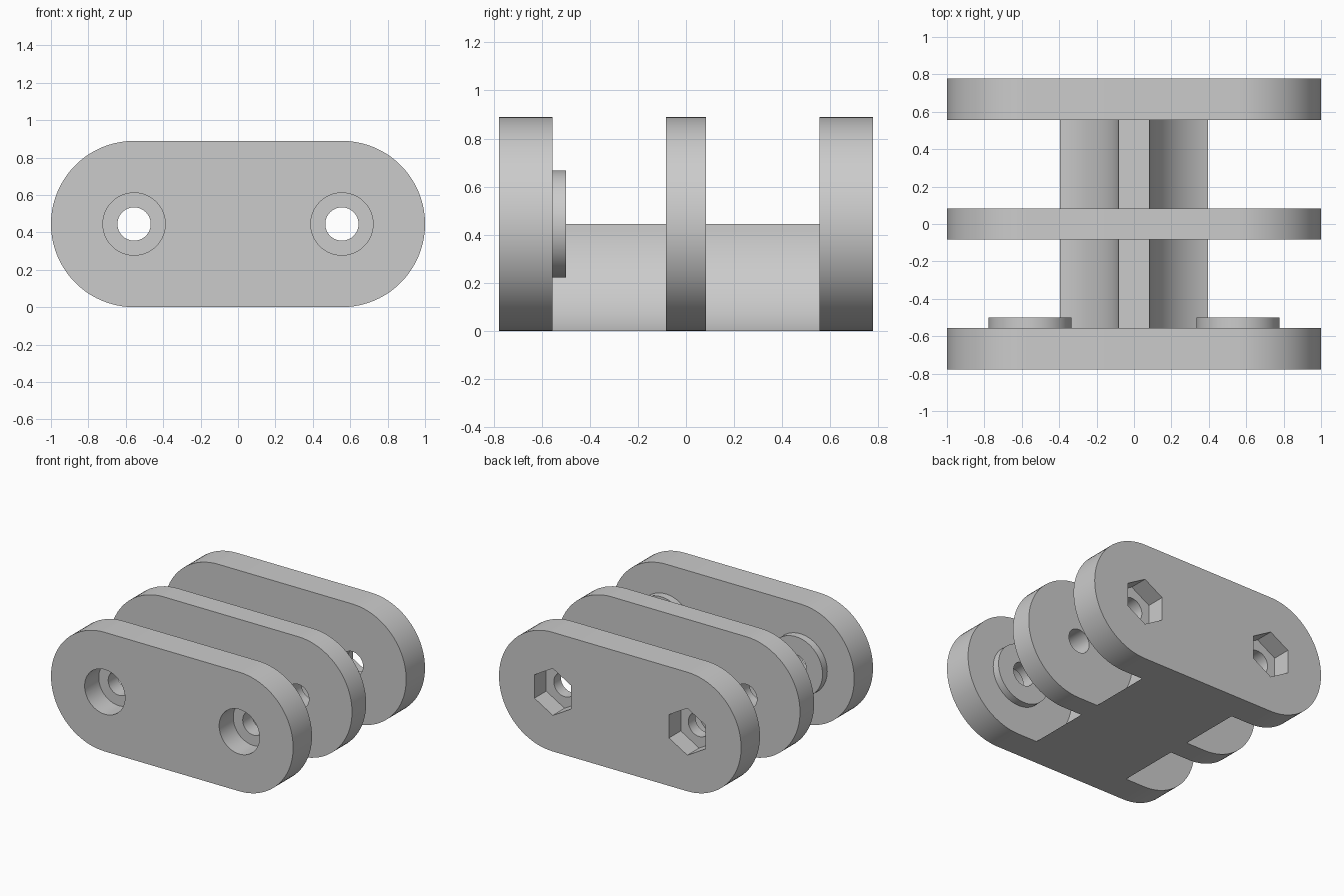
import bpy, bmesh, math

if "Cube" in bpy.data.objects:
    bpy.data.objects.remove(bpy.data.objects["Cube"])

U = 1 / 18                      # base module of the part
HX, HZ = 10 * U, 8 * U          # bolt axis position
grey = bpy.data.materials.new("plain grey")
grey.diffuse_color = (0.6, 0.6, 0.6, 1)
grey.use_nodes = True
grey.node_tree.nodes["Principled BSDF"].inputs["Base Color"].default_value = grey.diffuse_color


def arc(cx, cz, r, a0, a1, n):
    """Points on an arc in the xz plane, angles in degrees."""
    return [(cx + r * math.cos(math.radians(a0 + (a1 - a0) * i / n)),
             cz + r * math.sin(math.radians(a0 + (a1 - a0) * i / n))) for i in range(n + 1)]


def extrude(name, outline, y0, y1):
    """Solid made from an xz outline swept from y0 to y1."""
    bm = bmesh.new()
    face = bm.faces.new([bm.verts.new((x, y0, z)) for x, z in outline])
    out = bmesh.ops.extrude_face_region(bm, geom=[face])
    bmesh.ops.translate(bm, vec=(0, y1 - y0, 0),
                        verts=[v for v in out["geom"] if isinstance(v, bmesh.types.BMVert)])
    bmesh.ops.recalc_face_normals(bm, faces=bm.faces)
    mesh = bpy.data.meshes.new(name)
    bm.to_mesh(mesh)
    bm.free()
    mesh.materials.append(grey)
    obj = bpy.data.objects.new(name, mesh)
    bpy.context.collection.objects.link(obj)
    return obj


def disc(name, x, r, y0, y1, n=64, start=0):
    return extrude(name, arc(x, HZ, r, start, start + 360, n)[:-1], y0, y1)


def combine(target, tool, operation):
    """Apply a boolean and discard the tool."""
    mod = target.modifiers.new(operation, 'BOOLEAN')
    mod.operation, mod.solver, mod.object = operation, 'EXACT', tool
    bpy.context.view_layer.objects.active = target
    bpy.ops.object.modifier_apply(modifier=mod.name)
    bpy.data.objects.remove(tool)


# central web with concave flanks concentric with the bolt axes
R = 8.5 * U
low = math.degrees(math.asin(HZ / R))
flanks = arc(HX, HZ, R, 180, 180 + low, 24) + arc(-HX, HZ, R, -low, 0, 24)
body = extrude("bracket_body", flanks, -11 * U, 11 * U)

# three rounded plates
slot = arc(HX, HZ, HZ, -90, 90, 40) + arc(-HX, HZ, HZ, 90, 270, 40)
for name, y0, y1 in (("front_plate", -14, -10), ("middle_plate", -1.5, 1.5), ("back_plate", 10, 14)):
    combine(body, extrude(name, slot, y0 * U, y1 * U), 'UNION')

for x in (-HX, HX):
    # spacer boss behind the front plate
    combine(body, disc("boss", x, 4 * U, -10.5 * U, -9 * U), 'UNION')
    # bolt hole, screw head recess and hexagonal nut pocket
    combine(body, disc("bolt_hole", x, 1.6 * U, -15 * U, 15 * U), 'DIFFERENCE')
    combine(body, disc("head_recess", x, 3 * U, -15 * U, -11 * U), 'DIFFERENCE')
    combine(body, disc("nut_pocket", x, 3.15 * U, 11.5 * U, 15 * U, 6, 30), 'DIFFERENCE')

body.select_set(True)
bpy.context.view_layer.objects.active = body
bpy.ops.object.shade_smooth_by_angle(angle=math.radians(30))
